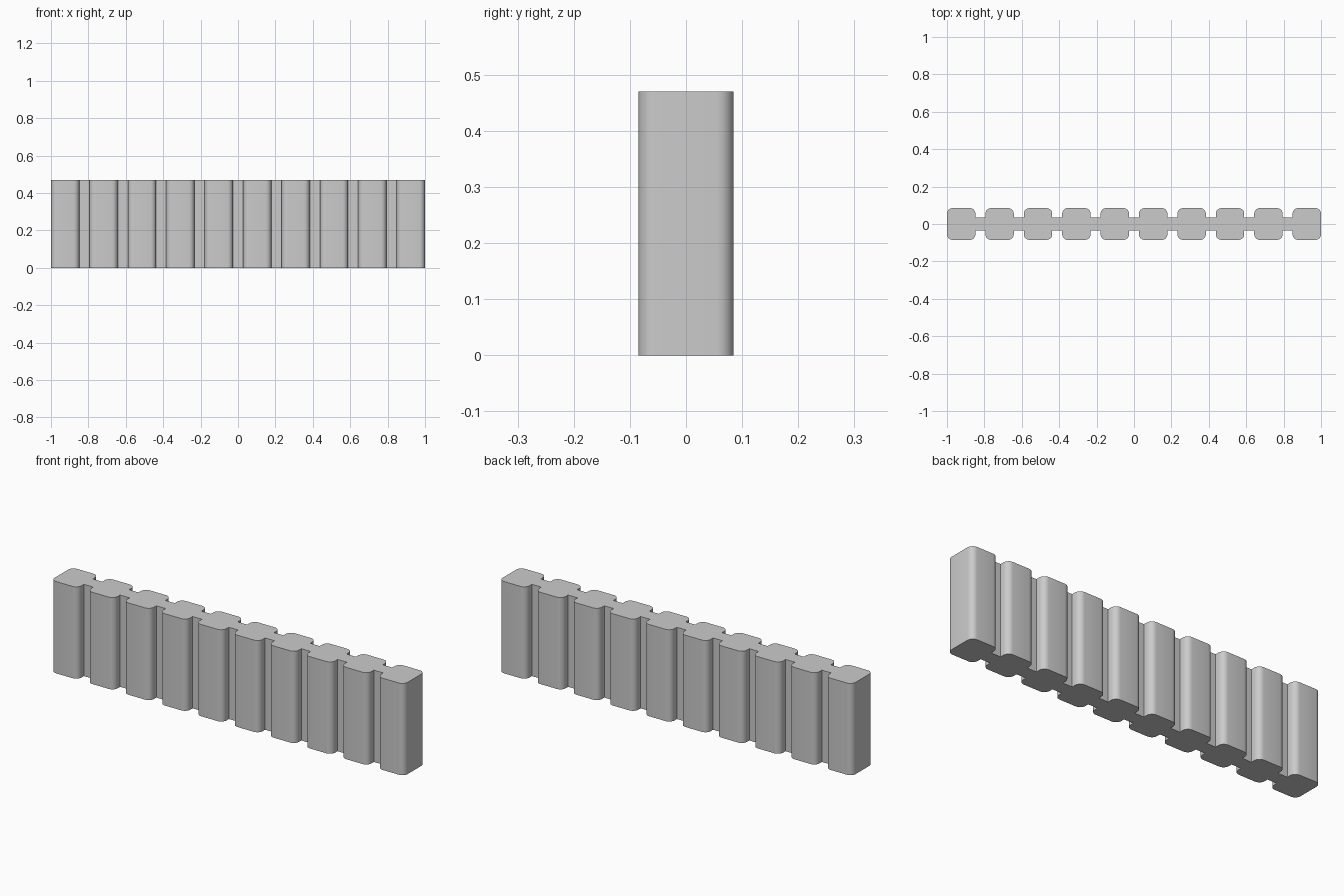
import bpy, bmesh
from math import radians, sin, cos

cube = bpy.data.objects.get("Cube")
if cube:
    bpy.data.objects.remove(cube, do_unlink=True)

POSTS, WIDTH, DEPTH, HEIGHT = 10, 0.152, 0.17, 0.47
WEB, RADIUS, STEPS = 0.072, 0.03, 6
PITCH = (2 - WIDTH) / (POSTS - 1)

grey = bpy.data.materials.new("light grey")
grey.use_nodes = True
grey.diffuse_color = (0.6, 0.6, 0.6, 1)
grey.node_tree.nodes["Principled BSDF"].inputs["Base Color"].default_value = (0.6, 0.6, 0.6, 1)


def corner(cx, cy, start):
    """Quarter-circle of points, counter-clockwise from the start angle."""
    angles = [radians(start + 90 * i / STEPS) for i in range(STEPS + 1)]
    return [(cx + RADIUS * cos(a), cy + RADIUS * sin(a)) for a in angles]


# Front half of the outline, left to right: rounded posts joined by a thin web
front = []
for i in range(POSTS):
    x = -1 + WIDTH / 2 + i * PITCH
    dx, y = WIDTH / 2 - RADIUS, -DEPTH / 2 + RADIUS
    if i > 0:
        front.append((x - WIDTH / 2, -WEB / 2))
    front += corner(x - dx, y, 180) + corner(x + dx, y, 270)
    if i < POSTS - 1:
        front.append((x + WIDTH / 2, -WEB / 2))

# The back half is the front half turned round
outline = front + [(-x, -y) for x, y in front]

# Extrude the closed outline into the wall
bm = bmesh.new()
base = bm.faces.new([bm.verts.new((x, y, 0)) for x, y in outline])
top = bmesh.ops.extrude_face_region(bm, geom=[base], use_keep_orig=True)["geom"]
bmesh.ops.translate(bm, vec=(0, 0, HEIGHT),
                    verts=[v for v in top if isinstance(v, bmesh.types.BMVert)])
bmesh.ops.recalc_face_normals(bm, faces=bm.faces)
mesh = bpy.data.meshes.new("ribbed_wall")
bm.to_mesh(mesh)
bm.free()
mesh.materials.append(grey)

wall = bpy.data.objects.new("ribbed_wall", mesh)
bpy.context.collection.objects.link(wall)
bpy.ops.object.select_all(action='DESELECT')
wall.select_set(True)
bpy.context.view_layer.objects.active = wall
bpy.ops.object.shade_smooth_by_angle(angle=radians(30))
